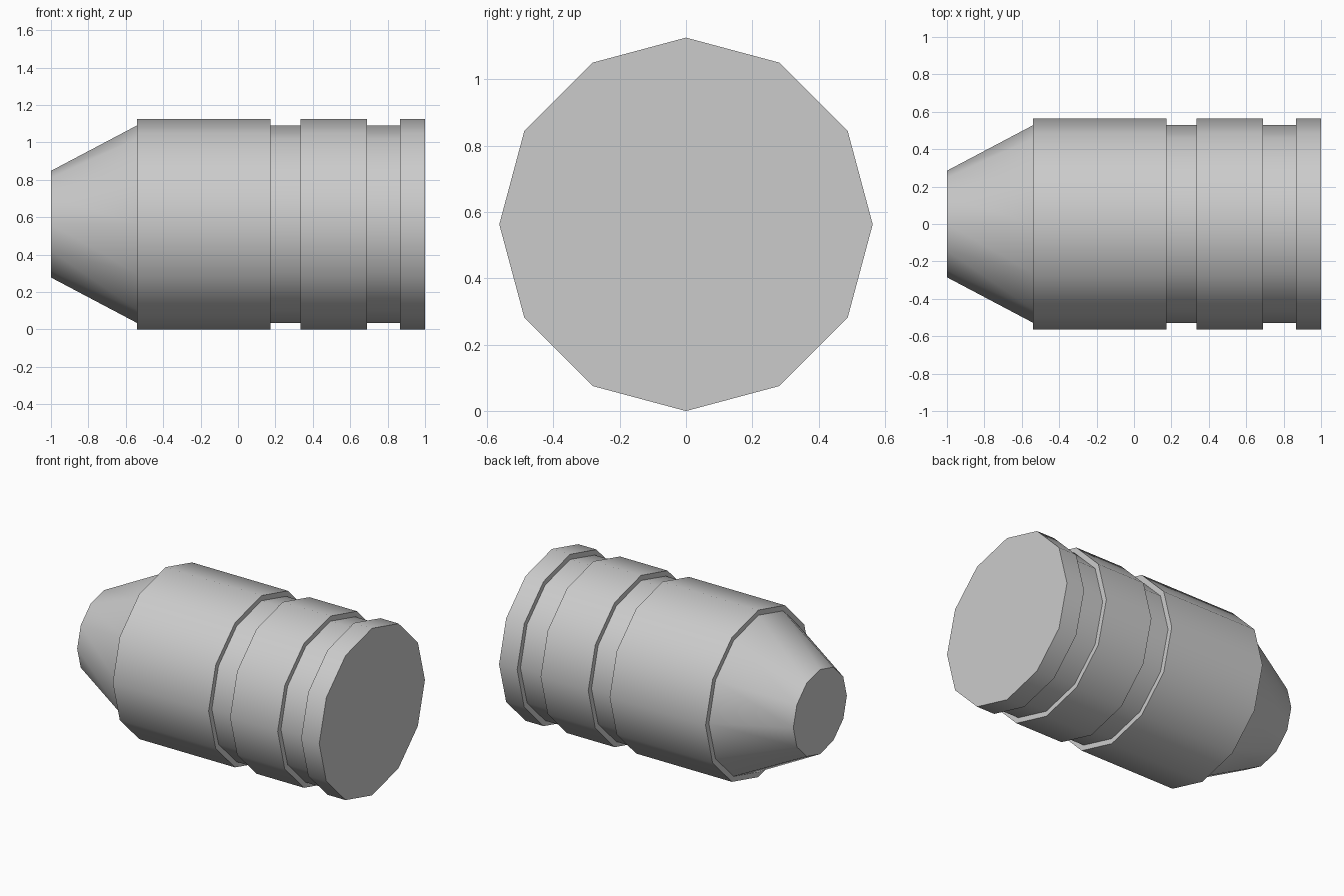
import bpy, bmesh, math

if "Cube" in bpy.data.objects:
    bpy.data.objects.remove(bpy.data.objects["Cube"], do_unlink=True)

SIDES = 12
OUTER, GROOVE, TIP = 0.563, 0.528, 0.285

# Profile along x: tapered nose, main barrel, two grooves, middle band, end rim
profile = [
    (-1.0, TIP), (-0.54, GROOVE),
    (-0.54, OUTER), (0.175, OUTER),
    (0.175, GROOVE), (0.335, GROOVE),
    (0.335, OUTER), (0.69, OUTER),
    (0.69, GROOVE), (0.865, GROOVE),
    (0.865, OUTER), (1.0, OUTER),
]

# Turned body
bm = bmesh.new()
rings = []
for x, r in profile:
    angles = [2 * math.pi * i / SIDES for i in range(SIDES)]
    rings.append([bm.verts.new((x, r * math.cos(a), OUTER + r * math.sin(a))) for a in angles])
for a, b in zip(rings, rings[1:]):
    for i in range(SIDES):
        j = (i + 1) % SIDES
        bm.faces.new((a[i], a[j], b[j], b[i]))
bm.faces.new(rings[0])
bm.faces.new(rings[-1])
bmesh.ops.recalc_face_normals(bm, faces=bm.faces)
mesh = bpy.data.meshes.new("grooved_body")
bm.to_mesh(mesh)
bm.free()
body = bpy.data.objects.new("grooved_body", mesh)
bpy.context.collection.objects.link(body)

# Plain grey finish
grey = bpy.data.materials.new("light_grey")
grey.use_nodes = True
colour = (0.6, 0.6, 0.6, 1)
grey.diffuse_color = colour
grey.node_tree.nodes["Principled BSDF"].inputs["Base Color"].default_value = colour
mesh.materials.append(grey)

# Smooth around the sides, crisp at steps and caps
bpy.ops.object.select_all(action="DESELECT")
body.select_set(True)
bpy.context.view_layer.objects.active = body
bpy.ops.object.shade_smooth_by_angle(angle=math.radians(40))
